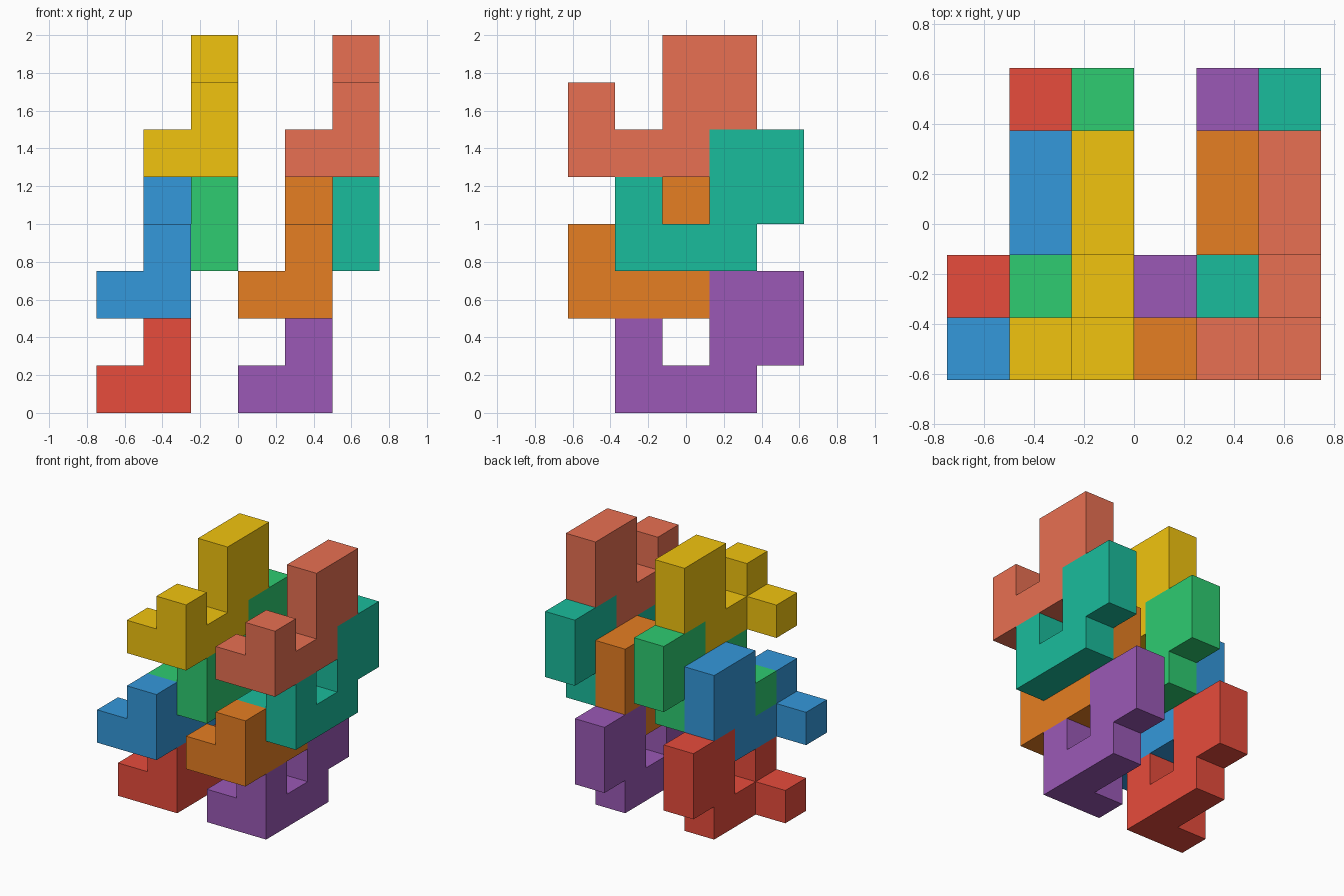
import bpy, bmesh
from mathutils import Vector

if "Cube" in bpy.data.objects:
    bpy.data.objects.remove(bpy.data.objects["Cube"])

U = 0.25                                   # edge of one cube cell
ORIGIN = Vector((-0.75, -0.625, 0.0))

# One puzzle piece as grid cells: a flat hook shape plus one side cube
PIECE = {(1, y, z) for y, z in [(1, 0), (2, 0), (3, 0), (1, 1),
                                (3, 1), (4, 1), (3, 2), (4, 2)]} | {(0, 1, 0)}


def material(name, rgb):
    lin = [((c / 255 + 0.055) / 1.055) ** 2.4 if c > 10 else c / 3294.6 for c in rgb]
    mat = bpy.data.materials.new(name)
    mat.diffuse_color = (*lin, 1.0)
    mat.use_nodes = True
    mat.node_tree.nodes["Principled BSDF"].inputs["Base Color"].default_value = mat.diffuse_color
    return mat


def build_piece(name, shift, rgb):
    bm = bmesh.new()
    for cell in PIECE:
        for axis in range(3):
            for side in (0, 1):
                near = list(cell)
                near[axis] += 2 * side - 1
                if tuple(near) in PIECE:
                    continue
                # outer square on this side of the cell
                a, b = (axis + 1) % 3, (axis + 2) % 3
                corners = []
                for da, db in ((0, 0), (1, 0), (1, 1), (0, 1)):
                    p = Vector(cell)
                    p[axis] += side
                    p[a] += da
                    p[b] += db
                    corners.append(bm.verts.new(ORIGIN + (p + Vector(shift)) * U))
                bm.faces.new(corners if side else corners[::-1])
    # weld the cells and merge coplanar squares into clean flat faces
    bmesh.ops.remove_doubles(bm, verts=bm.verts, dist=0.001)
    bmesh.ops.dissolve_limit(bm, angle_limit=0.01, verts=bm.verts, edges=bm.edges)
    bmesh.ops.recalc_face_normals(bm, faces=bm.faces)
    mesh = bpy.data.meshes.new(name)
    bm.to_mesh(mesh)
    bm.free()
    mesh.materials.append(material(name + "_colour", rgb))
    bpy.context.collection.objects.link(bpy.data.objects.new(name, mesh))


# Two identical stacks of four interlocking pieces, bottom to top
STEPS = [(0, 0, 0), (0, -1, 2), (1, 0, 3), (1, -1, 5)]
STACKS = [
    (0, [("red_piece", (231, 76, 60)), ("blue_piece", (52, 152, 219)),
         ("green_piece", (46, 204, 113)), ("yellow_piece", (241, 196, 15))]),
    (3, [("purple_piece", (155, 89, 182)), ("orange_piece", (230, 126, 34)),
         ("teal_piece", (26, 188, 156)), ("coral_piece", (232, 112, 82))]),
]
for offset, pieces in STACKS:
    for (sx, sy, sz), (name, rgb) in zip(STEPS, pieces):
        build_piece(name, (sx + offset, sy, sz), rgb)
